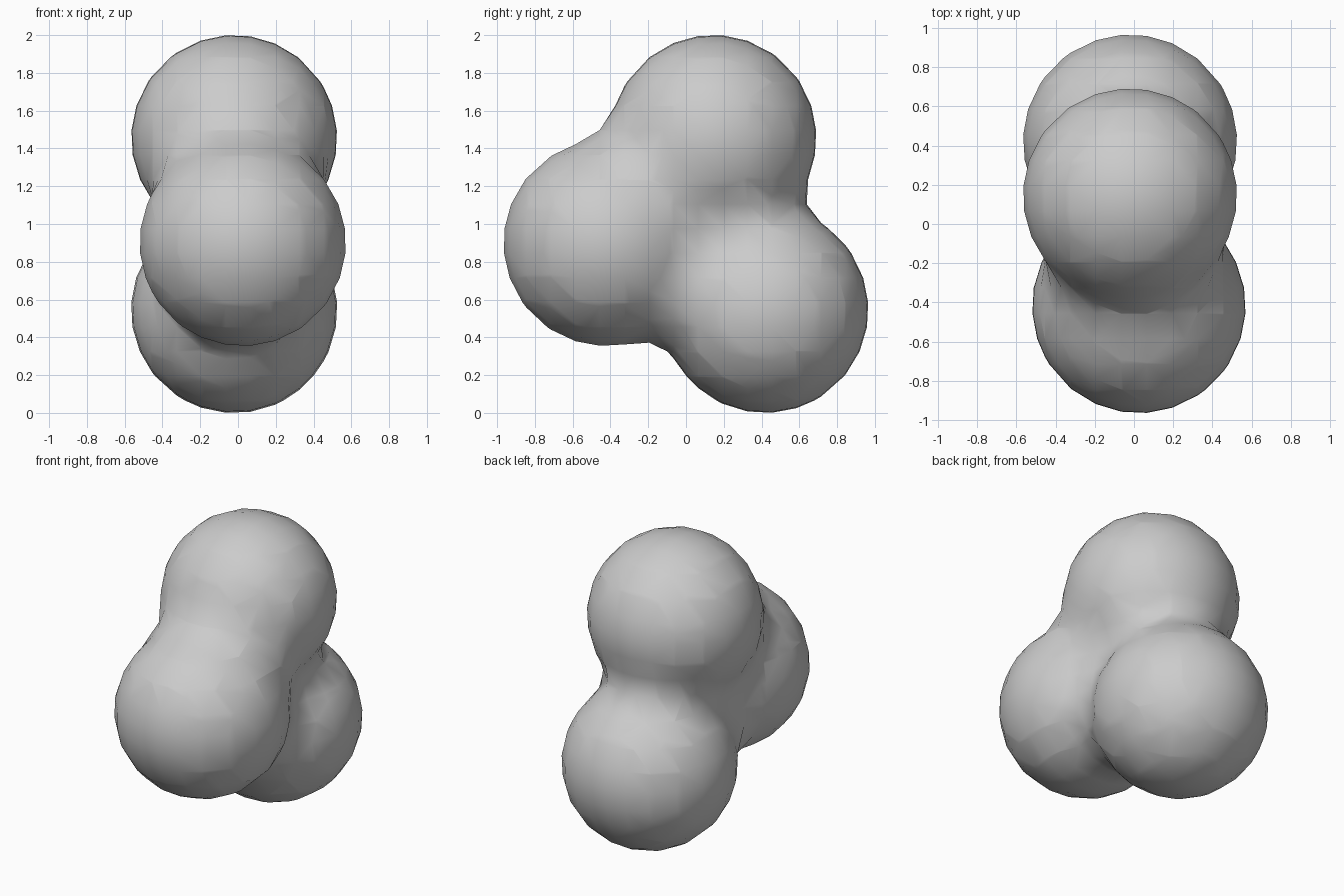
import bpy

if "Cube" in bpy.data.objects:
    bpy.data.objects.remove(bpy.data.objects["Cube"])

# three equal blobs: centre of each ball
CENTRES = [(-0.02, 0.145, 1.455), (0.025, -0.42, 0.9), (-0.02, 0.42, 0.545)]
SURFACE_RADIUS = 0.547
THRESHOLD = 0.28
STIFFNESS = 2.0

# metaball cluster that melts the balls together
meta = bpy.data.metaballs.new("blob_field")
meta.threshold = THRESHOLD
meta.resolution = 0.13
meta.render_resolution = 0.13
for c in CENTRES:
    ball = meta.elements.new(type='BALL')
    ball.co = c
    ball.stiffness = STIFFNESS
    ball.radius = SURFACE_RADIUS / (1 - (THRESHOLD / STIFFNESS) ** (1 / 3)) ** 0.5
field = bpy.data.objects.new("blob_field", meta)
bpy.context.collection.objects.link(field)
bpy.context.view_layer.update()

# turn the blended surface into a smooth mesh
graph = bpy.context.evaluated_depsgraph_get()
mesh = bpy.data.meshes.new_from_object(field.evaluated_get(graph))
bpy.data.objects.remove(field)
blob = bpy.data.objects.new("merged_blob", mesh)
bpy.context.collection.objects.link(blob)
for p in mesh.polygons:
    p.use_smooth = True
